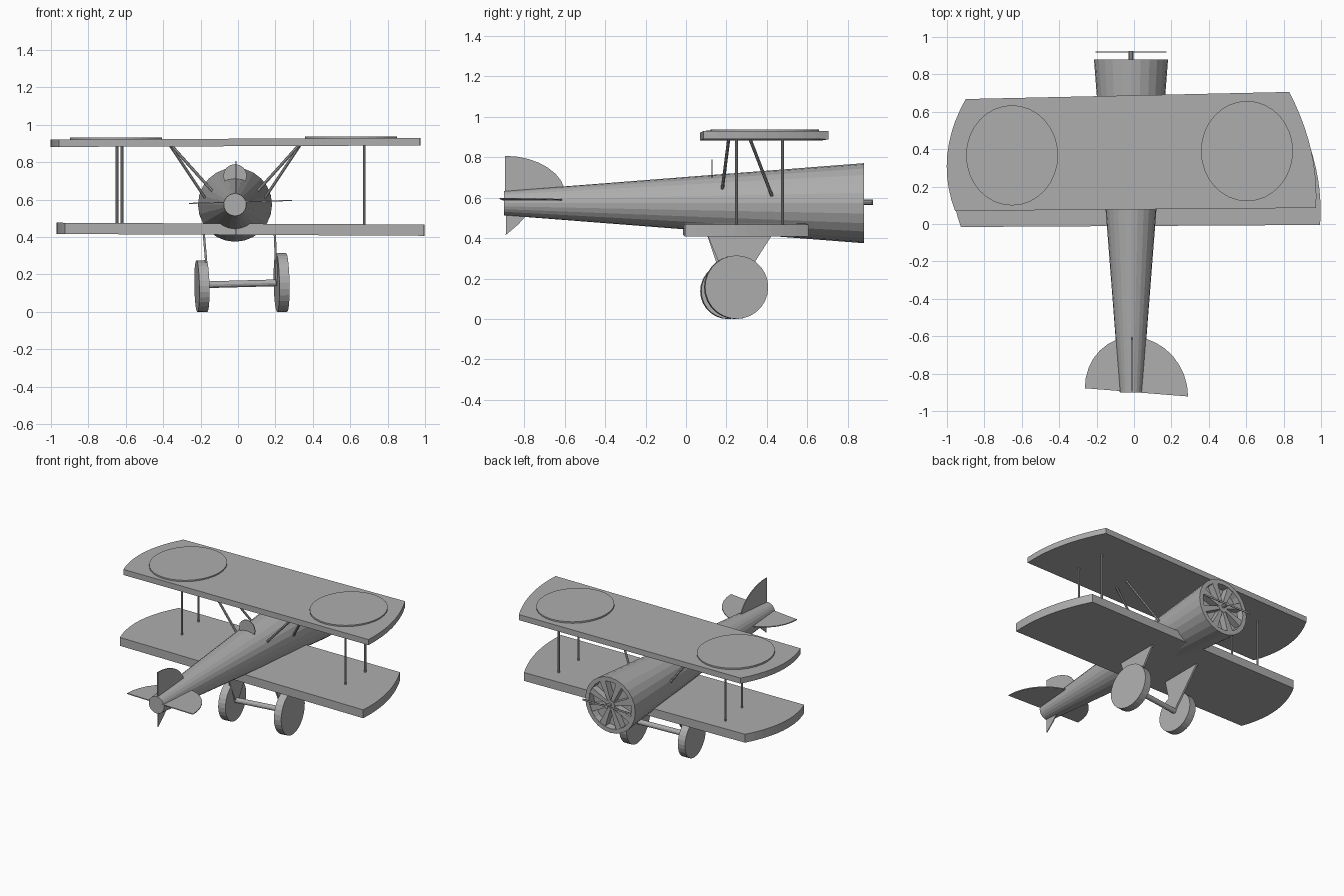
import bpy, bmesh, math
from mathutils import Vector

cube = bpy.data.objects.get("Cube")
if cube:
    bpy.data.objects.remove(cube, do_unlink=True)

grey = bpy.data.materials.new("plain grey")
grey.use_nodes = True
GREY = (0.42, 0.42, 0.42, 1)
grey.diffuse_color = GREY
grey.node_tree.nodes["Principled BSDF"].inputs["Base Color"].default_value = GREY

CX, CZ = -0.016, 0.573      # fuselage axis
TAIL, NOSE = -0.9, 0.88


def finish(name, bm):
    bmesh.ops.recalc_face_normals(bm, faces=bm.faces)
    mesh = bpy.data.meshes.new(name)
    bm.to_mesh(mesh)
    bm.free()
    mesh.materials.append(grey)
    obj = bpy.data.objects.new(name, mesh)
    bpy.context.collection.objects.link(obj)
    return obj


def prism(name, points, depth):
    """Closed plate: a flat outline extruded along a vector."""
    bm = bmesh.new()
    face = bm.faces.new([bm.verts.new(p) for p in points])
    ext = bmesh.ops.extrude_face_region(bm, geom=[face])
    bmesh.ops.translate(bm, vec=Vector(depth),
                        verts=[v for v in ext["geom"] if isinstance(v, bmesh.types.BMVert)])
    return finish(name, bm)


def rod(name, a, b, r1, r2=None, sides=8):
    """Cylinder or cone between two points."""
    a, b = Vector(a), Vector(b)
    bm = bmesh.new()
    bmesh.ops.create_cone(bm, cap_ends=True, segments=sides, radius1=r1,
                          radius2=r1 if r2 is None else r2, depth=(b - a).length)
    rot = (b - a).to_track_quat("Z", "Y").to_matrix().to_4x4()
    rot.translation = (a + b) / 2
    bmesh.ops.transform(bm, matrix=rot, verts=bm.verts)
    return finish(name, bm)


def arc(start, end, bulge, steps=10):
    """Points from start to end, bowed sideways in x."""
    for i in range(steps + 1):
        t = i / steps
        yield (start[0] + (end[0] - start[0]) * t + 4 * bulge * t * (1 - t),
               start[1] + (end[1] - start[1]) * t)


def wing(name, lf, lb, rf, rb, z, tilt, thick):
    outline = list(arc(rf, rb, 0.045)) + list(arc(lb, lf, -0.07))
    prism(name, [(x, y, z + tilt * x) for x, y in outline], (0, 0, thick))


# Wings
wing("upper_wing", (-0.90, 0.668), (-0.957, 0.07), (0.83, 0.706), (0.973, 0.086),
     0.886, 0.004, 0.04)
wing("lower_wing", (-0.87, 0.575), (-0.925, -0.016), (0.86, 0.605), (0.995, -0.005),
     0.412, -0.005, 0.06)

# Round plates on the upper wing
for side, x, y in (("left", 0.604, 0.39), ("right", -0.652, 0.367)):
    ring = [math.tau * i / 32 for i in range(32)]
    prism(side + "_wing_disc",
          [(x + 0.246 * math.cos(a), y + 0.268 * math.sin(a), 0.922 + 0.004 * x) for a in ring],
          (0, 0, 0.014))

# Fuselage, hollowed at the nose
bm = bmesh.new()
N = 24
loops = []
for y, r in ((TAIL, 0.06), (NOSE, 0.198), (NOSE, 0.168), (NOSE - 0.05, 0.165)):
    loops.append([bm.verts.new((CX + r * math.cos(math.tau * i / N), y,
                                CZ + r * math.sin(math.tau * i / N))) for i in range(N)])
for lo, hi in zip(loops, loops[1:]):
    for i in range(N):
        j = (i + 1) % N
        bm.faces.new((lo[i], lo[j], hi[j], hi[i]))
bm.faces.new(loops[0])
bm.faces.new(loops[-1])
finish("fuselage", bm)

# Spokes behind the hub, each wider toward the rim
for k in range(8):
    a = math.tau * (k + 0.5) / 8
    out, across = Vector((math.cos(a), 0, math.sin(a))), Vector((-math.sin(a), 0, math.cos(a)))
    c = Vector((CX, NOSE - 0.05, CZ))
    prism(f"engine_spoke_{k + 1}",
          [c + out * r + across * w for r, w in
           ((0.02, -0.01), (0.17, -0.024), (0.17, 0.024), (0.02, 0.01))], (0, 0.047, 0))
rod("engine_hub", (CX, NOSE - 0.05, CZ), (CX, NOSE, CZ), 0.035, sides=16)
rod("propeller_shaft", (CX, NOSE - 0.02, CZ + 0.005), (CX, 0.925, CZ + 0.005), 0.013)
prism("propeller", [(CX + sx * 0.19, 0.918, CZ + 0.005 + sz * 0.006)
                    for sx, sz in ((-1, -1), (1, -1), (1, 1), (-1, 1))], (0, 0.004, 0))

# Windshield
prism("windshield", [(CX + 0.063 * math.cos(math.tau * i / 16), 0.125,
                      0.727 + 0.063 * math.sin(math.tau * i / 16)) for i in range(16)],
      (0, 0.006, 0))

# Tail surfaces
half = [math.pi * i / 16 for i in range(17)]
prism("tailplane", [(0.013 + 0.276 * math.cos(a), -0.9 + 0.295 * math.sin(a) - 0.022 * math.cos(a),
                     0.585 + 0.008 * math.cos(a)) for a in half], (0, 0, 0.006))
quarter = [math.pi / 2 * i / 8 for i in range(9)]
prism("upper_fin", [(-0.014, -0.895, 0.58)] +
      [(-0.014, -0.895 + 0.3 * math.cos(a), 0.607 + 0.2 * math.sin(a)) for a in quarter],
      (0.006, 0, 0))
prism("lower_fin", [(-0.014, y, z) for y, z in
                    ((-0.892, 0.415), (-0.83, 0.468), (-0.765, 0.54), (-0.89, 0.56))],
      (0.006, 0, 0))

# Struts between the wings
for side, xs in (("left", (0.676, 0.674)), ("right", (-0.62, -0.647))):
    for place, x, y in zip(("rear", "front"), xs, (0.25, 0.477)):
        rod(f"{side}_{place}_wing_strut", (x, y, 0.46), (x, y, 0.895), 0.007)

# Struts from the fuselage up to the wing
for side, s in (("left", 1), ("right", -1)):
    rod(side + "_rear_cabin_strut", (CX + s * 0.12, 0.18, 0.645),
        (CX + s * 0.345, 0.212, 0.895), 0.008)
    rod(side + "_front_cabin_strut", (CX + s * 0.16, 0.425, 0.61),
        (CX + s * 0.35, 0.315, 0.895), 0.008)

# Undercarriage: axle, wheels turned slightly, triangular legs
rod("axle", (-0.18, 0.208, 0.145), (0.225, 0.25, 0.156), 0.018, sides=12)
for side, x, y, r in (("left", 0.233, 0.248, 0.157), ("right", -0.193, 0.21, 0.138)):
    c, d = Vector((x, y, r)), Vector((1, 0.1, 0.02)).normalized() * 0.027
    rod(side + "_wheel", c - d, c + d, r, sides=28)
for side, top, low, y in (("left", 0.19, 0.203, 0.235), ("right", -0.19, -0.165, 0.21)):
    prism(side + "_wheel_leg", [(top, 0.1, 0.43), (top, 0.435, 0.43), (low, y + 0.015, 0.14),
                                (low, y - 0.015, 0.14)], (0.012, 0, 0))
